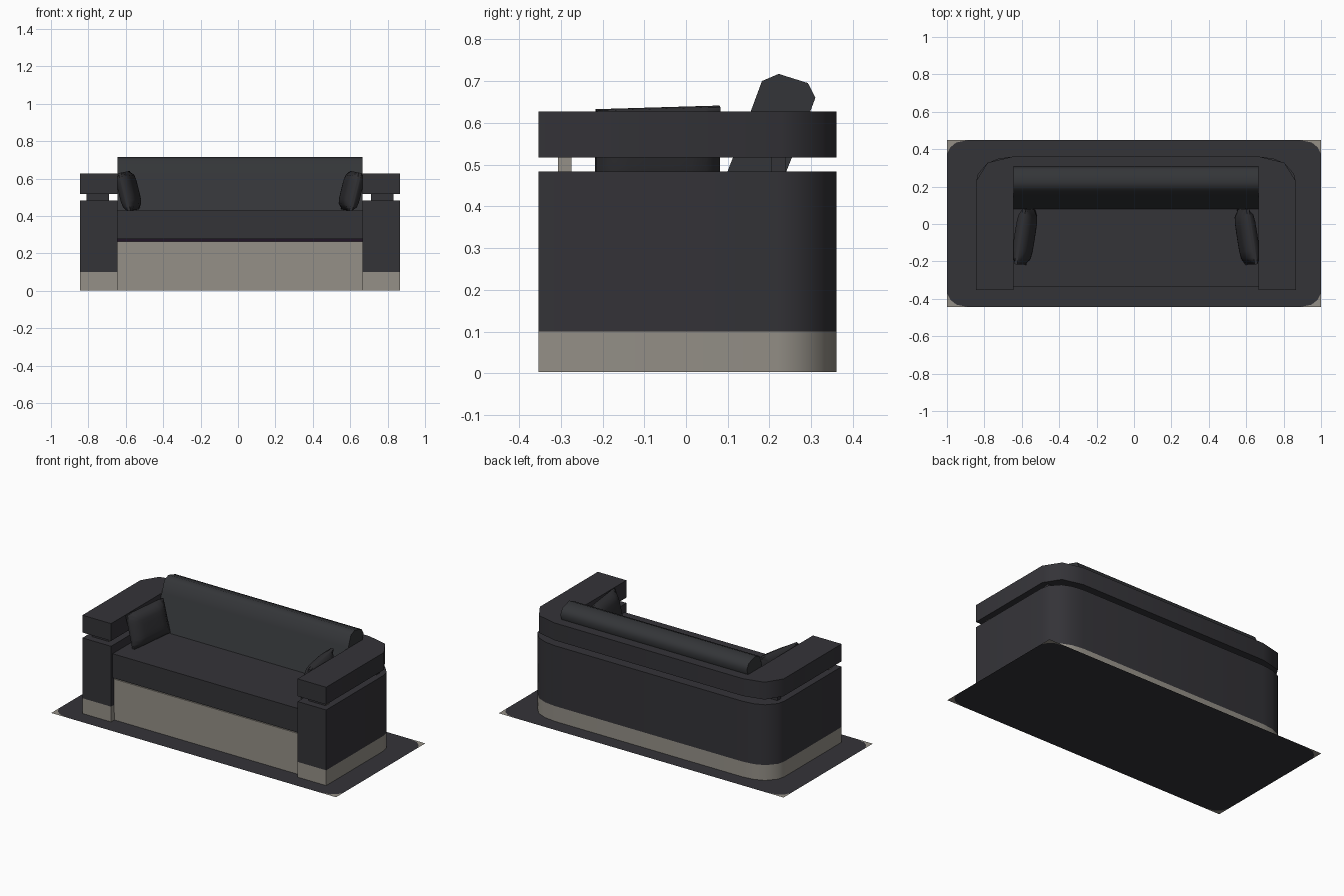
import bpy, bmesh, math
from mathutils import Matrix

if "Cube" in bpy.data.objects:
    bpy.data.objects.remove(bpy.data.objects["Cube"])


def material(name, rgb):
    m = bpy.data.materials.new(name)
    m.diffuse_color = (*rgb, 1)
    m.use_nodes = True
    m.node_tree.nodes["Principled BSDF"].inputs["Base Color"].default_value = m.diffuse_color
    return m


DARK = material("charcoal fabric", (0.034, 0.033, 0.039))
CUSHION = material("slate cushion", (0.034, 0.036, 0.040))
PILLOW = material("dark pillow", (0.030, 0.030, 0.034))
BEIGE = material("warm grey", (0.30, 0.28, 0.245))
PLUM = material("plum shadow strip", (0.014, 0.007, 0.018))

CX = 0.0105          # sofa centre line
IN, OUT = 0.655, 0.856   # arm inner and outer distance from the centre line
FLOOR = 0.003        # sofa sits just above the mat


def finish(name, bm, mats, smooth=0):
    bmesh.ops.recalc_face_normals(bm, faces=bm.faces)
    me = bpy.data.meshes.new(name)
    bm.to_mesh(me)
    bm.free()
    for m in mats:
        me.materials.append(m)
    ob = bpy.data.objects.new(name, me)
    bpy.context.collection.objects.link(ob)
    if smooth:
        bpy.ops.object.select_all(action='DESELECT')
        ob.select_set(True)
        bpy.context.view_layer.objects.active = ob
        bpy.ops.object.shade_smooth_by_angle(angle=math.radians(smooth))
    return ob


def prism(name, pts, vec, mat, smooth=0):
    """Extrude a closed 3D outline along vec."""
    bm = bmesh.new()
    f = bm.faces.new([bm.verts.new(p) for p in pts])
    r = bmesh.ops.extrude_face_region(bm, geom=[f])
    bmesh.ops.translate(bm, vec=vec, verts=[v for v in r["geom"] if isinstance(v, bmesh.types.BMVert)])
    return finish(name, bm, [mat], smooth)


def box(name, x0, x1, y0, y1, z0, z1, mat):
    return prism(name, [(x0, y0, z0), (x1, y0, z0), (x1, y1, z0), (x0, y1, z0)], (0, 0, z1 - z0), mat)


# U-shaped plan; the rail has coarser corners than the body
front = [(IN, 0.16), (IN, -0.353), (OUT, -0.353)]
fine = [(OUT, 0.22), (0.845, 0.268), (0.795, 0.325), (0.735, 0.35), (0.66, 0.36)]
coarse = [(OUT, 0.228), (0.793, 0.328), (0.66, 0.36)]


def u_part(name, z0, z1, mat, corner):
    half = front + corner
    plan = half + [(-x, y) for x, y in reversed(half)]
    prism(name, [(x + CX, y, z0) for x, y in plan], (0, 0, z1 - z0), mat, 50)


u_part("plinth", FLOOR, 0.1, BEIGE, fine)
u_part("body", 0.1, 0.483, DARK, fine)
u_part("top_rail", 0.517, 0.627, DARK, coarse)

# Spacer posts carrying the rail; the front ones have grey sides
for s in (-1, 1):
    for y in (-0.307, 0.205):
        x = CX + s * 0.76
        post = box("rail_post", x - 0.06, x + 0.06, y, y + 0.033, 0.48, 0.52, DARK)
        post.data.materials.append(BEIGE)
        if y < 0:
            for p in post.data.polygons:
                p.material_index = int(abs(p.normal.x) > 0.9)

# Seat and front panel
box("seat", CX - IN, CX + IN, -0.337, 0.2, 0.277, 0.43, DARK)
box("recess_strip", CX - IN, CX + IN, -0.315, 0.2, 0.262, 0.279, PLUM)
box("front_panel", CX - IN, CX + IN, -0.325, 0.2, 0.053, 0.265, BEIGE)
box("toe_board", CX - IN, CX + IN, -0.32, 0.2, FLOOR, 0.053, BEIGE)

# Slanted back cushion
side = [(0.075, 0.42), (0.155, 0.627), (0.182, 0.70), (0.222, 0.717),
        (0.292, 0.695), (0.31, 0.66), (0.295, 0.62), (0.215, 0.42)]
prism("back_cushion", [(CX - IN, y, z) for y, z in side], (2 * IN, 0, 0), CUSHION, 48)

# Loose pillows leaning on the arms
for s in (-1, 1):
    bm = bmesh.new()
    bmesh.ops.create_cube(bm, size=2)
    bmesh.ops.subdivide_edges(bm, edges=bm.edges, cuts=7, use_grid_fill=True)
    for v in bm.verts:
        x, y, z = v.co
        t = 0.008 + 0.036 * math.sqrt(max(0, (1 - y ** 4) * (1 - z ** 4)))
        v.co = (x * t, y * 0.15, z * 0.105)
    rot = (Matrix.Rotation(s * 0.16, 4, 'Z') @ Matrix.Rotation(s * 0.24, 4, 'Y')
           @ Matrix.Rotation(0.03, 4, 'X'))
    bm.transform(Matrix.Translation((CX + s * 0.595, -0.068, 0.533)) @ rot)
    finish("pillow", bm, [PILLOW], 60)

# Floor mat: dark field with grey corner tips
Y0, Y1 = -0.445, 0.45
bm = bmesh.new()
cut = [(0, 0.075), (0.018, 0.04), (0.05, 0.014), (0.12, 0)]
field = []
for sx, sy in ((1, 1), (-1, 1), (-1, -1), (1, -1)):
    yc = Y1 if sy > 0 else Y0
    arc = [bm.verts.new((sx * (1 - a), yc - sy * b, 0)) for a, b in cut]
    tip = bm.verts.new((sx, yc, 0))
    for a, b in zip(arc, arc[1:]):
        bm.faces.new((a, b, tip)).material_index = 1
    field += arc if sx * sy > 0 else arc[::-1]
bm.faces.new(field)
mat_ob = finish("floor_mat", bm, [DARK, BEIGE])
# Make every mat face point up
for p in mat_ob.data.polygons:
    if p.normal.z < 0:
        p.flip()
mat_ob.data.update()
